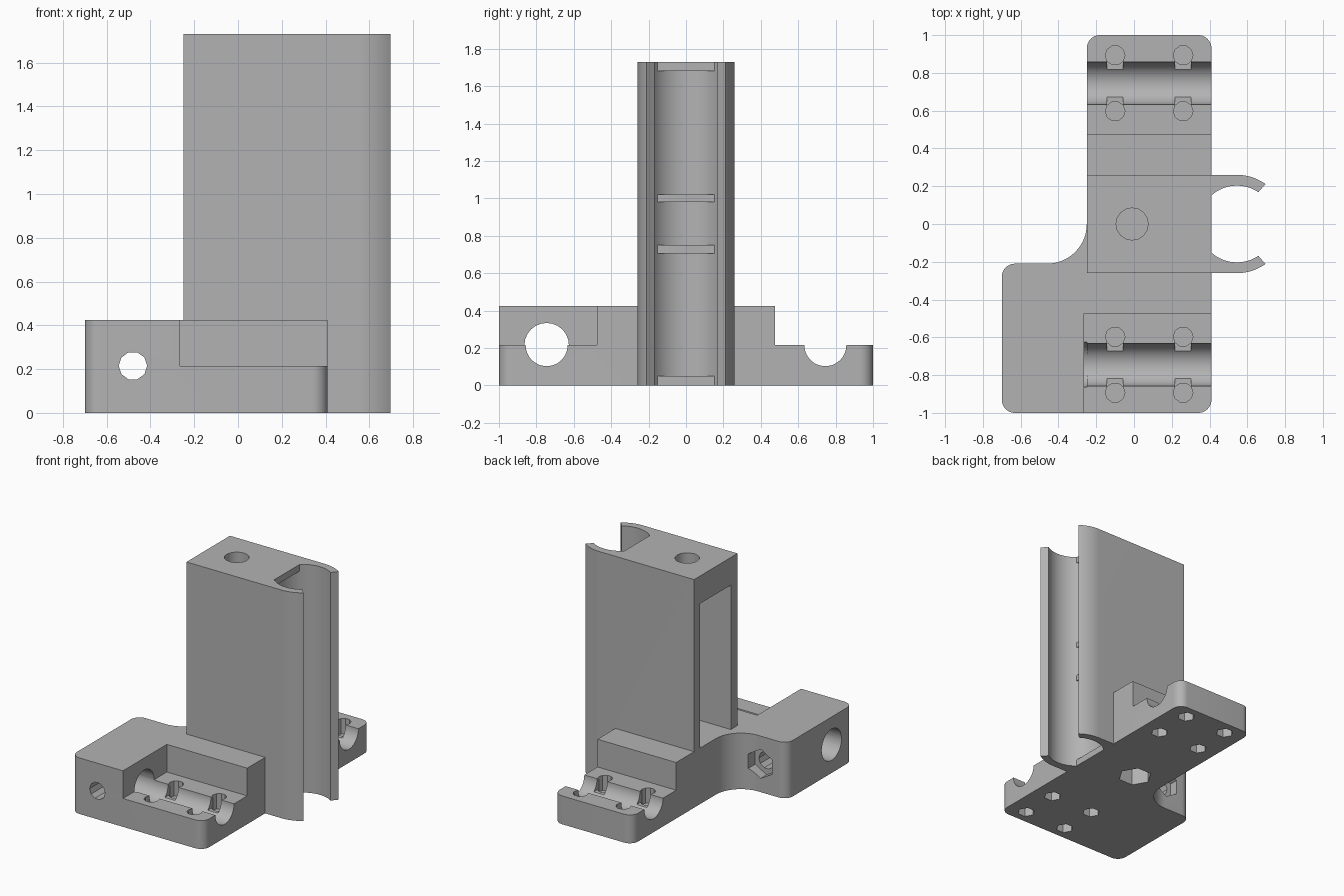
import bpy, bmesh, math
from mathutils import Matrix

if "Cube" in bpy.data.objects:
    bpy.data.objects.remove(bpy.data.objects["Cube"])

grey = bpy.data.materials.new("light grey plastic")
grey.diffuse_color = (0.45, 0.45, 0.45, 1)
grey.use_nodes = True
grey.node_tree.nodes["Principled BSDF"].inputs["Base Color"].default_value = grey.diffuse_color


def arc(cx, cy, r, a0, a1, n=10):
    """Points on an arc, angles in degrees."""
    return [(cx + r * math.cos(math.radians(a0 + (a1 - a0) * i / n)),
             cy + r * math.sin(math.radians(a0 + (a1 - a0) * i / n))) for i in range(n + 1)]


def prism(name, pts, z0, z1):
    """Extrude a closed xy outline from z0 to z1."""
    bm = bmesh.new()
    face = bm.faces.new([bm.verts.new((x, y, z0)) for x, y in pts])
    top = bmesh.ops.extrude_face_region(bm, geom=[face])["geom"]
    bmesh.ops.translate(bm, vec=(0, 0, z1 - z0),
                        verts=[v for v in top if isinstance(v, bmesh.types.BMVert)])
    bmesh.ops.recalc_face_normals(bm, faces=bm.faces)
    me = bpy.data.meshes.new(name)
    bm.to_mesh(me)
    bm.free()
    ob = bpy.data.objects.new(name, me)
    bpy.context.collection.objects.link(ob)
    me.materials.append(grey)
    return ob


def boolean(ob, other, op="DIFFERENCE"):
    """Apply a boolean and delete the helper."""
    other.hide_render = True
    bpy.context.view_layer.objects.active = ob
    m = ob.modifiers.new("bool", "BOOLEAN")
    m.operation, m.solver, m.object = op, "EXACT", other
    bpy.ops.object.modifier_apply(modifier=m.name)
    bpy.data.objects.remove(other)


def cut_box(ob, x0, x1, y0, y1, z0, z1):
    boolean(ob, prism("cutter", [(x0, y0), (x1, y0), (x1, y1), (x0, y1)], z0, z1))


def cut_hole(ob, axis, u, v, r, a, b, sides, turn=0):
    """Hole along an axis from a to b; u, v are the other two coordinates."""
    c = prism("cutter", arc(0, 0, r, turn, turn + 360, sides)[:-1], a, b)
    if axis == "X":
        mat = Matrix.Translation((0, u, v)) @ Matrix.Rotation(math.pi / 2, 4, "Y")
    elif axis == "Y":
        mat = Matrix.Translation((u, 0, v)) @ Matrix.Rotation(-math.pi / 2, 4, "X")
    else:
        mat = Matrix.Translation((u, v, 0))
    c.data.transform(mat)
    boolean(ob, c)


# Base plate with rounded corners and a concave fillet
R = 0.07
outline = (arc(-0.70 + R, -1 + R, R, 180, 270) + arc(0.41 - R, -1 + R, R, 270, 360)
           + arc(0.41 - R, 1 - R, R, 0, 90) + arc(-0.25 + R, 1 - R, R, 90, 180)
           + arc(-0.46, 0, 0.21, 0, -90, 16) + arc(-0.70 + R, -0.21 - R, R, 90, 180))
body = prism("carriage_body", outline, 0, 0.425)

# Lowered clamp beds at both ends
cut_box(body, -0.5, 0.6, 0.475, 1.2, 0.215, 0.6)
cut_box(body, -0.265, 0.6, -1.2, -0.475, 0.215, 0.6)

# Tower with two curved clip arms
CX = 0.545
upper = arc(CX, 0, 0.26, 90, 54.5, 10) + arc(CX, 0, 0.203, 56, 131.7, 24)
tower = prism("tower", [(-0.25, 0.26)] + upper + [(x, -y) for x, y in reversed(upper)]
              + [(-0.25, -0.26)], 0, 1.73)
boolean(body, tower, "UNION")

# Bearing pockets, leaving thin retaining ribs between them
for z0, z1 in ((0.05, 0.705), (0.75, 0.98), (1.02, 1.68)):
    pocket = arc(CX, 0, 0.203, 131.7, 228.3, 20) + [(0.43, -0.14), (0.43, 0.14)]
    boolean(body, prism("cutter", pocket, z0, z1))

# Window in the back of the tower, with the vertical bolt hole and nut trap
cut_box(body, -0.5, 0.2, -0.18, 0.19, 0.425, 1.52)
cut_hole(body, "Z", -0.01, 0, 0.085, 1.4, 1.9, 16)
cut_hole(body, "Z", -0.01, 0, 0.085, 0.17, 0.6, 16)
cut_hole(body, "Z", -0.01, 0, 0.12, -0.1, 0.15, 6)

# Rod channels and the wider bore through the tall block
cut_hole(body, "X", 0.745, 0.215, 0.112, -0.5, 0.6, 48)
cut_hole(body, "X", -0.745, 0.215, 0.112, -0.5, 0.6, 48)
cut_hole(body, "X", -0.745, 0.215, 0.119, -0.9, -0.25, 24)

# Clamp screw holes with slots into the channel and nut traps below
for s in (-1, 1):
    for x in (-0.1, 0.26):
        for d in (-1, 1):
            yc = s * 0.745
            y = yc + d * 0.148
            cut_hole(body, "Z", x, y, 0.052, 0.1, 0.21 + 0.2, 10)
            ya, yb = sorted((yc + d * 0.072, y))
            cut_box(body, x - 0.043, x + 0.043, ya, yb, 0.13, 0.3)
            cut_hole(body, "Z", x, y, 0.062, -0.1, 0.08, 6)

# Tensioner bolt hole through the block with a nut trap at the back
cut_hole(body, "Y", -0.48, 0.215, 0.065, -1.2, 0.1, 10)
cut_hole(body, "Y", -0.48, 0.215, 0.11, -0.28, 0.1, 6, 30)

# Smooth curves, keep edges sharp
bpy.ops.object.select_all(action="DESELECT")
body.select_set(True)
bpy.context.view_layer.objects.active = body
bpy.ops.object.shade_smooth_by_angle(angle=math.radians(25))
